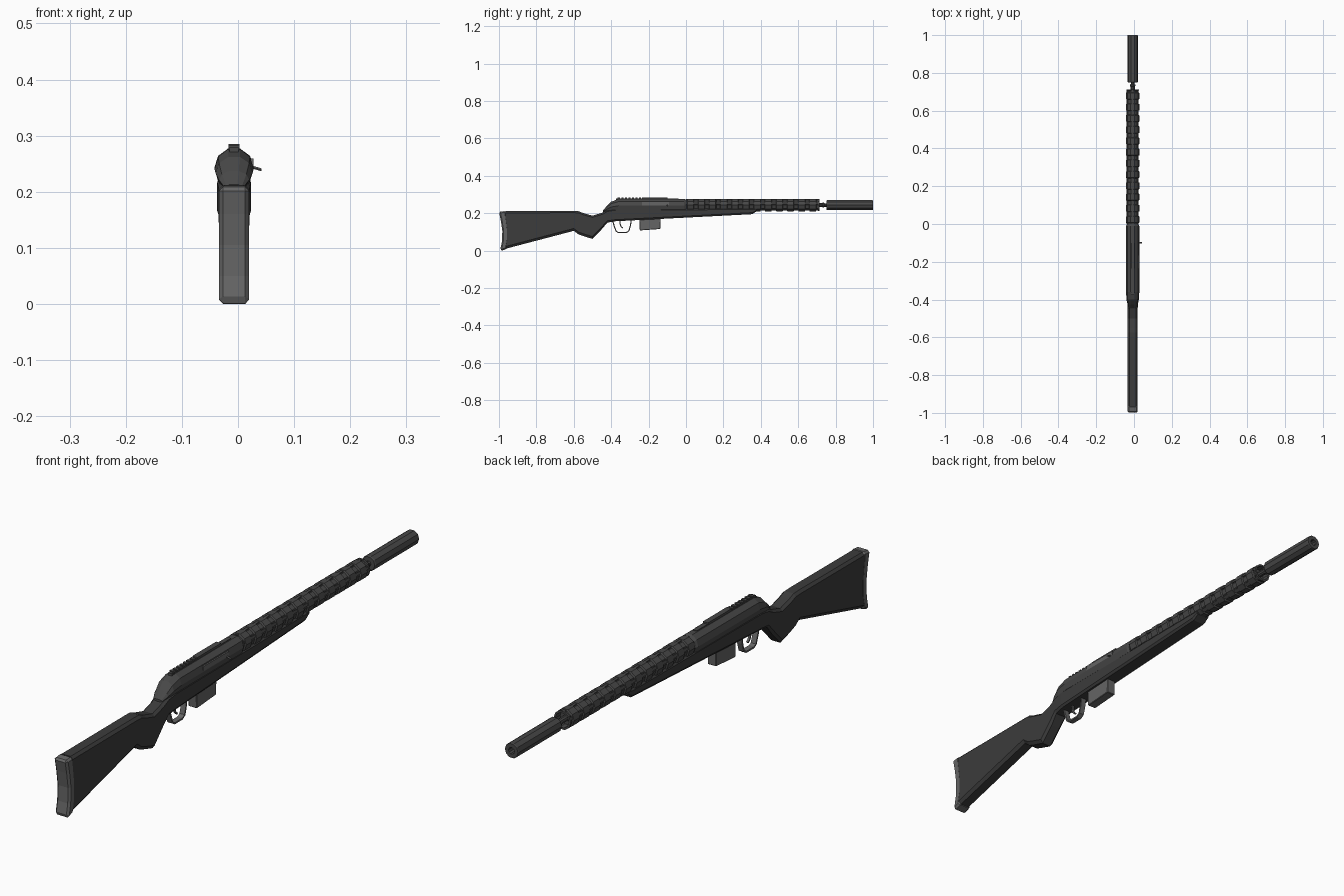
import bpy, bmesh, math
from mathutils import Vector

if "Cube" in bpy.data.objects:
    bpy.data.objects.remove(bpy.data.objects["Cube"])

CX, AZ = -0.007, 0.2435   # long axis of the rifle


def material(name, v):
    m = bpy.data.materials.new(name)
    m.diffuse_color = (v, v, v, 1)
    m.use_nodes = True
    m.node_tree.nodes["Principled BSDF"].inputs["Base Color"].default_value = m.diffuse_color
    return m


BLACK = material("black", 0.045)
STEEL = material("steel", 0.065)
GREY = material("grey", 0.13)


def finish(name, bm, mat):
    bmesh.ops.recalc_face_normals(bm, faces=bm.faces)
    me = bpy.data.meshes.new(name)
    bm.to_mesh(me)
    bm.free()
    me.materials.append(mat)
    ob = bpy.data.objects.new(name, me)
    bpy.context.collection.objects.link(ob)
    return ob


def loft(name, rings, mat):
    """Skin a list of equal-length point rings and cap both ends."""
    bm = bmesh.new()
    vs = [[bm.verts.new(p) for p in r] for r in rings]
    n = len(rings[0])
    for a, b in zip(vs, vs[1:]):
        for i in range(n):
            j = (i + 1) % n
            bm.faces.new((a[i], a[j], b[j], b[i]))
    bm.faces.new(vs[0])
    bm.faces.new(vs[-1])
    return finish(name, bm, mat)


def decagon(y, rx, rz=None, cz=AZ, n=10):
    rz = rz or rx
    return [(CX + rx * math.cos(math.tau * i / n), y, cz + rz * math.sin(math.tau * i / n))
            for i in range(n)]


def lathe(name, profile, mat):
    return loft(name, [decagon(y, r) for y, r in profile], mat)


def octagon(y, lo, hi, w, c):
    """Rectangle section with chamfered corners."""
    pts = [(w, lo + c * 1.4), (w, hi - c), (w - c, hi), (c - w, hi),
           (-w, hi - c), (-w, lo + c * 1.4), (c - w, lo), (w - c, lo)]
    return [(CX + x, y, z) for x, z in pts]


def plate(name, pts, w, mat, bevel=0.0, cx=CX):
    """Extrude a side-view (y, z) outline to half width w."""
    ob = loft(name, [[(cx + s * w, y, z) for y, z in pts] for s in (-1, 1)], mat)
    if bevel:
        m = ob.modifiers.new("bevel", 'BEVEL')
        m.width, m.segments, m.limit_method = bevel, 1, 'ANGLE'
        m.angle_limit = math.radians(60)
    return ob


def box(name, x0, x1, y0, y1, z0, z1, mat):
    return plate(name, [(y0, z0), (y1, z0), (y1, z1), (y0, z1)], (x1 - x0) / 2, mat,
                 cx=(x0 + x1) / 2)


def strip(name, path, w, t, mat):
    """Flat band of thickness t following a side-view path."""
    outer, inner = [], []
    for i, p in enumerate(path):
        a, b = Vector(path[max(i - 1, 0)]), Vector(path[min(i + 1, len(path) - 1)])
        d = (b - a).normalized()
        nrm = Vector((-d.y, d.x)) * t / 2
        outer.append(Vector(p) + nrm)
        inner.append(Vector(p) - nrm)
    rings = [[(CX - w, o.x, o.y), (CX + w, o.x, o.y), (CX + w, i.x, i.y), (CX - w, i.x, i.y)]
             for o, i in zip(outer, inner)]
    return loft(name, rings, mat)


# Stock: butt, wrist, grip and tapering fore-end (y, bottom, top, half width, chamfer)
stations = [(-0.965, 0.010, 0.211, 0.0265, 0.009), (-0.60, 0.106, 0.212, 0.0265, 0.009),
            (-0.575, 0.087, 0.211, 0.0265, 0.009), (-0.55, 0.078, 0.201, 0.0265, 0.009),
            (-0.50, 0.063, 0.187, 0.0265, 0.009), (-0.45, 0.115, 0.202, 0.0265, 0.009),
            (-0.42, 0.150, 0.216, 0.028, 0.007), (-0.38, 0.157, 0.222, 0.030, 0.006),
            (0.355, 0.195, 0.226, 0.029, 0.006), (0.378, 0.211, 0.226, 0.027, 0.004)]
loft("stock", [octagon(*s) for s in stations], BLACK)

# Butt pad with hollowed rear face
pad = [(-1.0, 0.208), (-0.99, 0.16), (-0.982, 0.105), (-0.984, 0.05), (-0.993, 0.006),
       (-0.985, 0.0), (-0.96, 0.009), (-0.95, 0.06), (-0.95, 0.11), (-0.957, 0.17), (-0.963, 0.212)]
rows = [octagon(0, 0, 1, 0.0267, 0.009)]
plate("butt_pad", pad, 0.0268, GREY, bevel=0.007)

# Receiver with sloping rear tang (y, top, half width)
loft("receiver", [decagon(y, w, (top - 0.205) / 2 / 0.951, (top + 0.205) / 2)
                  for y, top, w in [(-0.445, 0.213, 0.018), (-0.425, 0.237, 0.027),
                                    (-0.40, 0.262, 0.033), (-0.36, 0.276, 0.035),
                                    (-0.01, 0.277, 0.035), (0.0, 0.272, 0.030)]], STEEL)

# Sight rail: solid front block, toothed rear section
box("rail_base", CX - 0.008, CX + 0.008, -0.375, -0.04, 0.27, 0.2795, STEEL)
box("rail_block", CX - 0.010, CX + 0.010, -0.235, -0.10, 0.272, 0.285, STEEL)
for i in range(7):
    y = -0.365 + i * 0.019
    box(f"rail_tooth_{i}", CX - 0.010, CX + 0.010, y, y + 0.011, 0.274, 0.283, STEEL)

# Bolt in the ejection port, and its handle
box("bolt", CX + 0.020, CX + 0.0345, -0.235, -0.09, 0.242, 0.259, GREY)
loft("bolt_handle", [[(x, -0.10 + 0.004 * math.cos(a), z + 0.003 * math.sin(a))
                      for a in [math.tau * i / 6 for i in range(6)]]
                     for x, z in [(0.018, 0.246), (0.032, 0.242), (0.042, 0.239)]], GREY)

# Ribbed barrel shroud, hollow at the muzzle end, with the barrel neck
profile = [(-0.01, 0.029)]
count, pitch = 12, 0.0595
for i in range(count):
    y = 0.004 + i * pitch
    profile += [(y, 0.0295), (y + 0.003, 0.0295 + 0.0055), (y + 0.036, 0.035), (y + 0.039, 0.0295)]
profile += [(0.705, 0.0295), (0.706, 0.034), (0.713, 0.034), (0.713, 0.027), (0.685, 0.027)]
lathe("barrel_shroud", profile + [(0.685, 0.009)], STEEL)
lathe("barrel", [(0.68, 0.011), (0.728, 0.011), (0.73, 0.014), (0.738, 0.014), (0.74, 0.010),
                 (0.76, 0.010)], STEEL)

# Lengthwise bars bridging the shroud grooves
for i in range(5):
    a = math.tau * (i * 2 + 0.5) / 10
    r, u = Vector((math.cos(a), math.sin(a))), Vector((-math.sin(a), math.cos(a)))
    sec = [r * 0.026 - u * 0.005, r * 0.026 + u * 0.005, r * 0.0315 + u * 0.005,
           r * 0.0315 - u * 0.005]
    loft(f"shroud_bar_{i}", [[(CX + p.x, y, AZ + p.y) for p in sec] for y in (0.0, 0.708)], STEEL)

# Muzzle tube with open bore
lathe("muzzle_tube", [(0.75, 0.009), (0.75, 0.025), (0.754, 0.0275), (0.996, 0.0275),
                      (1.0, 0.026), (1.0, 0.012), (0.90, 0.012), (0.90, 0.002)], STEEL)

# Magazine, trigger guard and trigger
plate("magazine", [(-0.247, 0.108), (-0.137, 0.116), (-0.135, 0.172), (-0.25, 0.170)],
      0.017, GREY, bevel=0.002)
strip("trigger_guard", [(-0.392, 0.160), (-0.385, 0.135), (-0.374, 0.104), (-0.362, 0.097),
                        (-0.318, 0.097), (-0.305, 0.106), (-0.297, 0.135), (-0.293, 0.163)],
      0.010, 0.006, GREY)
strip("trigger", [(-0.352, 0.162), (-0.353, 0.145), (-0.348, 0.130), (-0.338, 0.121)],
      0.004, 0.006, GREY)
